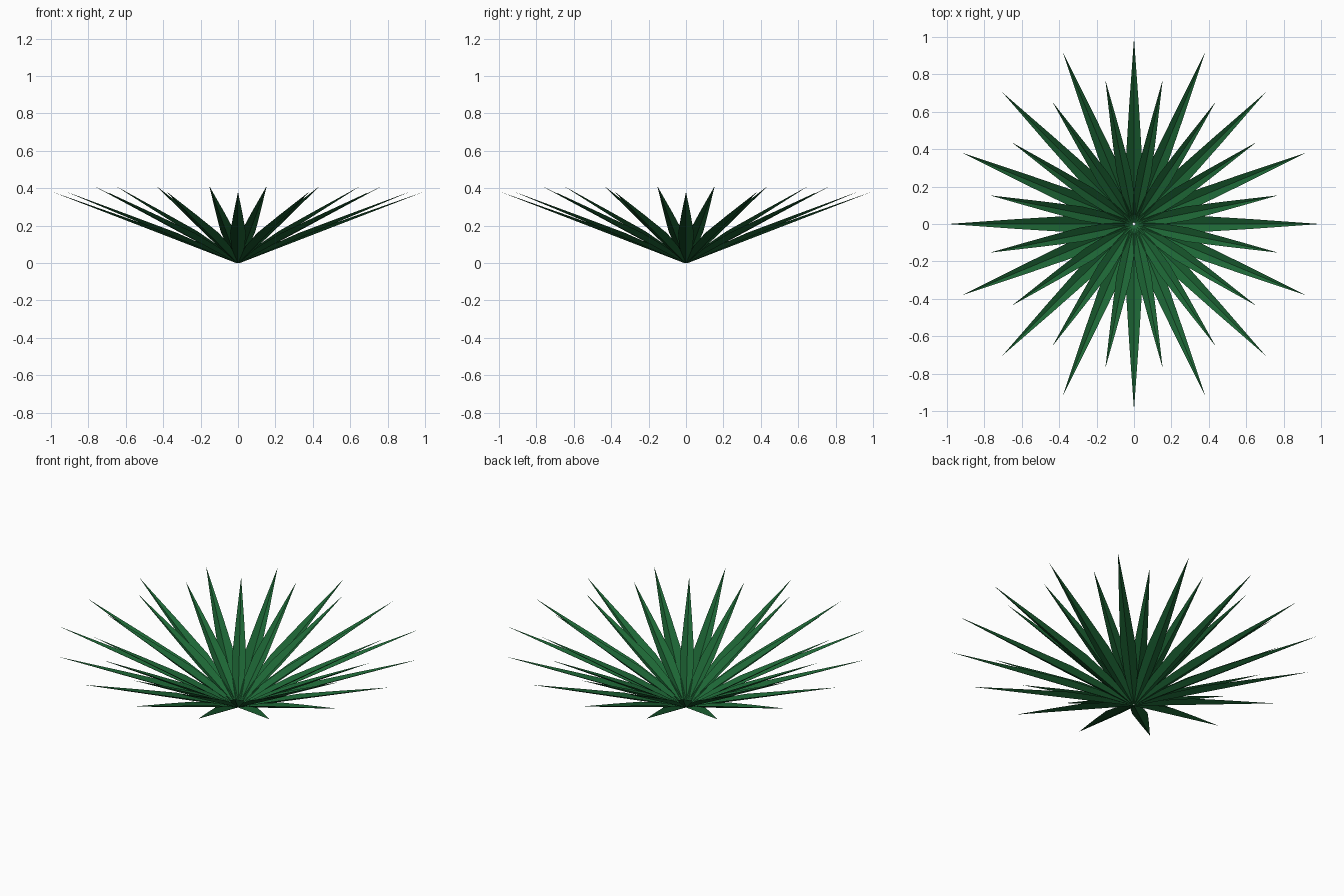
import bpy, bmesh
from math import sin, cos, pi, hypot

if "Cube" in bpy.data.objects:
    bpy.data.objects.remove(bpy.data.objects["Cube"])

green = bpy.data.materials.new("leaf_green")
green.diffuse_color = (0.012, 0.13, 0.035, 1)
green.use_nodes = True
green.node_tree.nodes["Principled BSDF"].inputs["Base Color"].default_value = green.diffuse_color


def leaf_ring(name, count, offset, tip_r, tip_z, width, fold):
    """Ring of straight spear leaves with a V-shaped channel along each."""
    bm = bmesh.new()
    length = hypot(tip_r, tip_z)
    cr, sr = tip_r / length, tip_z / length
    # fraction along leaf, fraction of full half-width
    stations = [(0.01, 0.25), (0.2, 0.85), (0.38, 1.0), (0.65, 0.6)]
    for i in range(count):
        a = offset + 2 * pi * i / count

        def point(t, side, lift):
            r = t * length * cr - lift * sr
            z = t * length * sr + lift * cr
            return bm.verts.new((r * cos(a) - side * sin(a),
                                 r * sin(a) + side * cos(a), z))
        rows = [(point(t, -width * w, fold * w), point(t, 0, 0),
                 point(t, width * w, fold * w)) for t, w in stations]
        tip = point(1, 0, 0)
        for p, q in zip(rows, rows[1:]):
            for k in (0, 1):
                bm.faces.new((p[k], q[k], q[k + 1], p[k + 1]))
        for k in (0, 1):
            bm.faces.new((rows[-1][k], tip, rows[-1][k + 1]))
    bmesh.ops.recalc_face_normals(bm, faces=bm.faces)
    low = min(v.co.z for v in bm.verts)
    for v in bm.verts:
        v.co.z -= low
        for f in v.link_faces:
            if f.normal.z < 0:
                f.normal_flip()
    me = bpy.data.meshes.new(name)
    bm.to_mesh(me)
    bm.free()
    me.materials.append(green)
    ob = bpy.data.objects.new(name, me)
    bpy.context.collection.objects.link(ob)


# Spreading outer leaves and steeper inner leaves between them
leaf_ring("outer_leaves", 16, 0, 0.995, 0.385, 0.042, 0.02)
leaf_ring("inner_leaves", 16, pi / 16, 0.785, 0.415, 0.038, 0.02)
